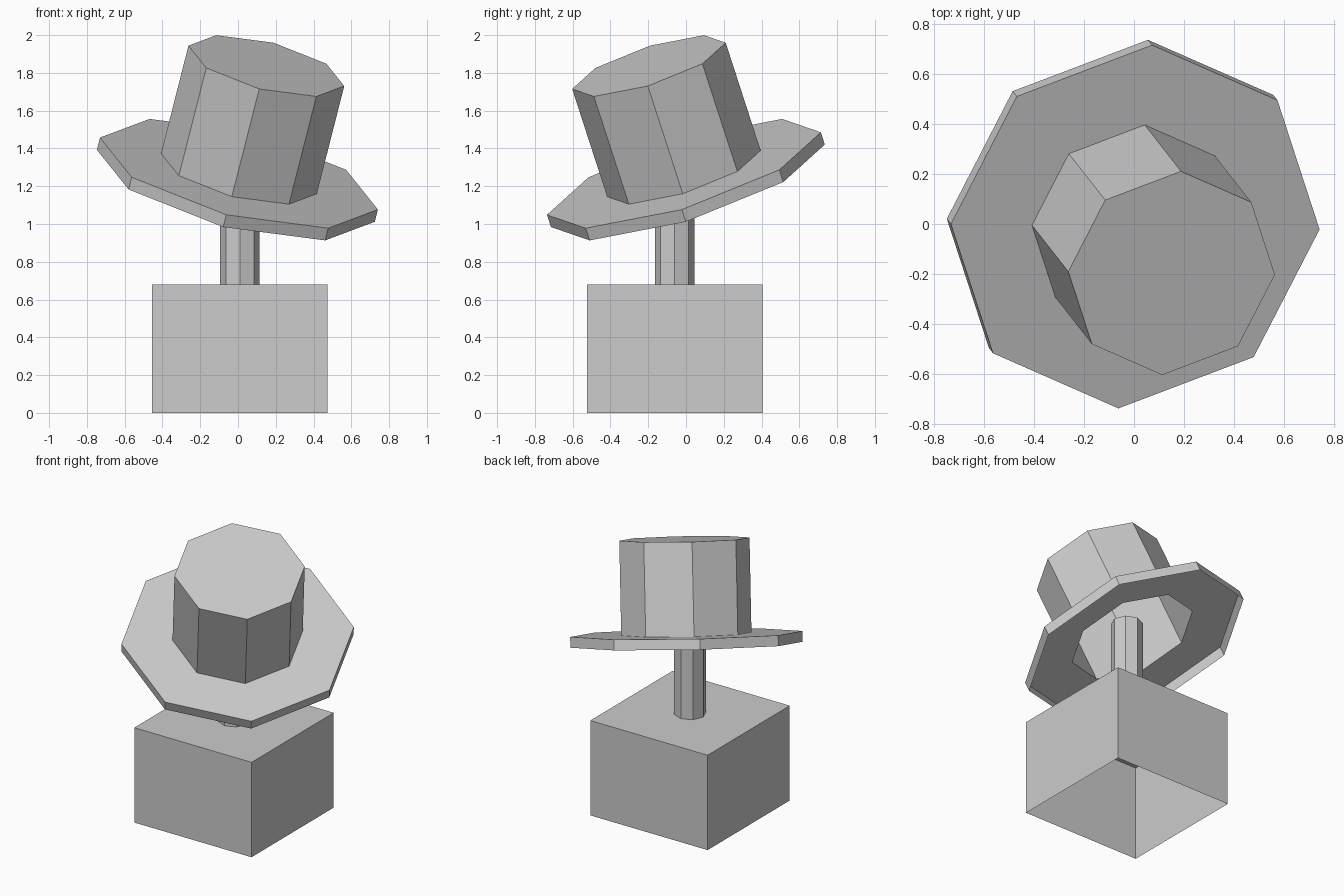
import bpy, bmesh, math
from mathutils import Matrix, Vector

old = bpy.data.objects.get("Cube")
if old:
    bpy.data.objects.remove(old, do_unlink=True)

grey = bpy.data.materials.new("light_grey")
grey.use_nodes = True
colour = (0.604, 0.604, 0.604, 1)
grey.diffuse_color = colour
grey.node_tree.nodes["Principled BSDF"].inputs["Base Color"].default_value = colour


def lathe(name, profile, sides, frame, start=0.0):
    """Sweep (radius, height) points around the local z axis, capping the last ring."""
    bm = bmesh.new()
    rings = []
    for radius, height in profile:
        angles = [start + math.tau * i / sides for i in range(sides)]
        rings.append([bm.verts.new((radius * math.cos(a), radius * math.sin(a), height))
                      for a in angles])
    for low, high in zip(rings, rings[1:]):
        for i in range(sides):
            j = (i + 1) % sides
            bm.faces.new((low[i], low[j], high[j], high[i]))
    bm.faces.new(rings[-1])
    mesh = bpy.data.meshes.new(name)
    bm.to_mesh(mesh)
    bm.free()
    mesh.materials.append(grey)
    obj = bpy.data.objects.new(name, mesh)
    obj.matrix_world = frame
    bpy.context.collection.objects.link(obj)
    return obj


# Square base, open underneath, with the post standing on it
stand = Matrix.Translation((0.01, -0.06, 0))
half = 0.465 * math.sqrt(2)
lathe("base_box", [(half, 0), (half, 0.68)], 4, stand, math.pi / 4)
lathe("post", [(0.105, 0.68), (0.105, 1.385)], 8, stand)

# Tilted hat: open rim, flat brim and straight crown in one shell
axis = Vector((0.235, -0.30, 0.924)).normalized()
side = Vector((0.967, -0.013, -0.254))
side = (side - axis * side.dot(axis)).normalized()
tilt = Matrix((side, axis.cross(side), axis)).transposed().to_4x4()
hat_frame = Matrix.Translation((0.005, -0.011, 1.267)) @ tilt
lathe("hat", [(0.76, -0.07), (0.76, 0), (0.426, 0), (0.426, 0.617)], 8, hat_frame)
